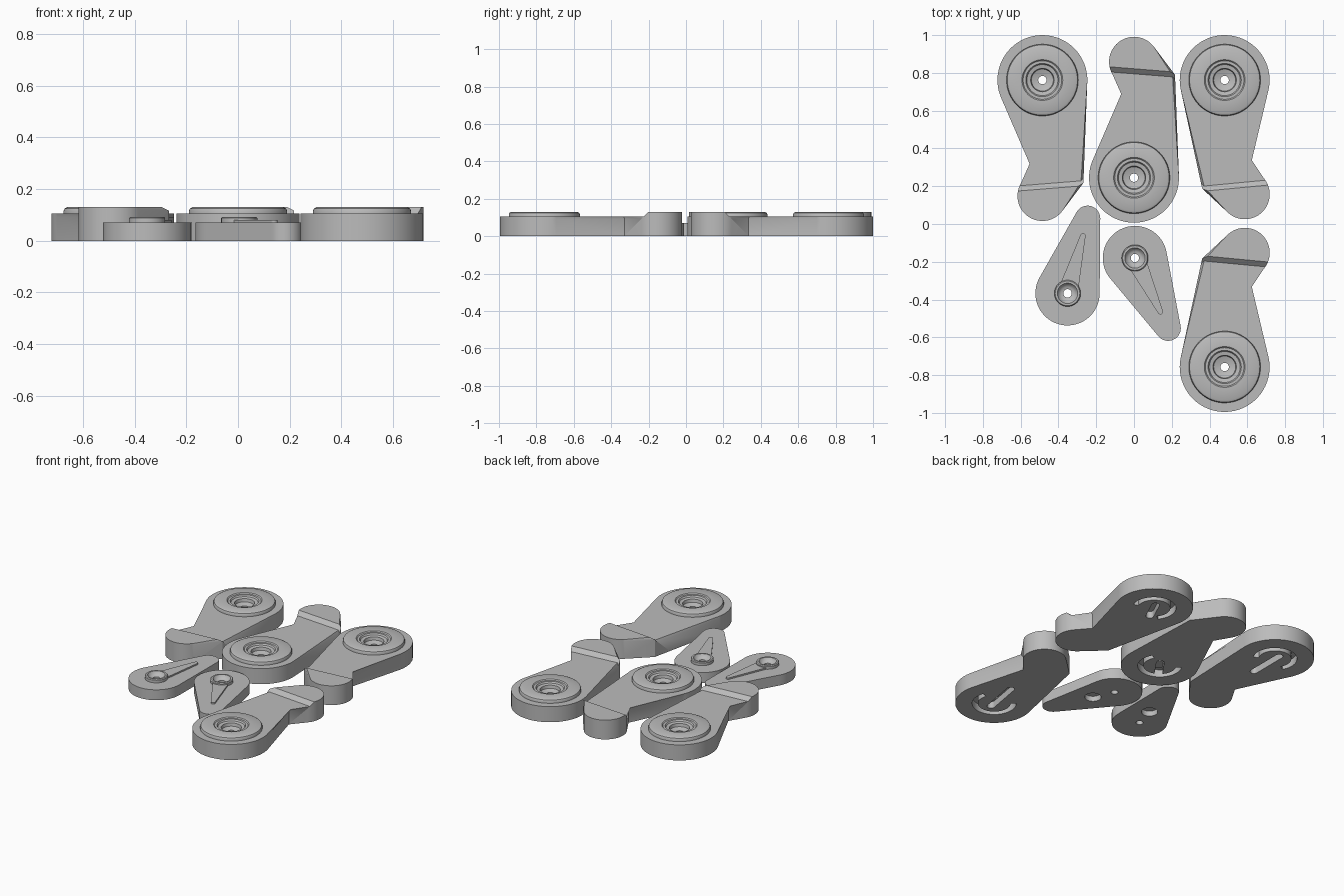
import bpy, bmesh, math
from mathutils import Matrix, Vector

if "Cube" in bpy.data.objects:
    bpy.data.objects.remove(bpy.data.objects["Cube"])

grey = bpy.data.materials.new("plain grey")
grey.diffuse_color = (0.5, 0.5, 0.5, 1)
grey.use_nodes = True
grey.node_tree.nodes["Principled BSDF"].inputs["Base Color"].default_value = grey.diffuse_color


def belt(circles, seg=64):
    """Counter-clockwise outline wrapped round circles; zero radius gives a corner."""
    n, angs = len(circles), []
    for i in range(n):
        (x1, y1, r1), (x2, y2, r2) = circles[i], circles[(i + 1) % n]
        d = math.hypot(x2 - x1, y2 - y1)
        angs.append(math.atan2(y2 - y1, x2 - x1) - math.acos((r1 - r2) / d))
    pts = []
    for i, (x, y, r) in enumerate(circles):
        if r == 0:
            pts.append((x, y))
            continue
        a0, sweep = angs[i - 1], (angs[i] - angs[i - 1]) % math.tau
        k = max(6, int(seg * sweep / math.tau))
        pts += [(x + r * math.cos(a0 + sweep * j / k), y + r * math.sin(a0 + sweep * j / k))
                for j in range(k + 1)]
    return pts


def finish(name, bm, matrix=Matrix()):
    bm.transform(matrix)
    bmesh.ops.recalc_face_normals(bm, faces=bm.faces[:])
    me = bpy.data.meshes.new(name)
    bm.to_mesh(me)
    bm.free()
    me.materials.append(grey)
    ob = bpy.data.objects.new(name, me)
    bpy.context.collection.objects.link(ob)
    return ob


def prism(pts, z0, z1, chamfer=0):
    """Straight extrusion with an optional chamfer round the top."""
    bm = bmesh.new()
    lo = [bm.verts.new((x, y, z0)) for x, y in pts]
    hi = [bm.verts.new((x, y, z1)) for x, y in pts]
    bm.faces.new(lo[::-1])
    bm.faces.new(hi)
    for i in range(len(pts)):
        j = (i + 1) % len(pts)
        bm.faces.new((lo[i], lo[j], hi[j], hi[i]))
    if chamfer:
        rim = [e for e in bm.edges if all(v.co.z > z1 - 1e-5 for v in e.verts)]
        bmesh.ops.bevel(bm, geom=rim, offset=chamfer, segments=1, affect='EDGES',
                        clamp_overlap=False)
    return bm


def split(bm, co, no):
    """Remove the part on the side the normal points to and cap the cut."""
    geom = bm.verts[:] + bm.edges[:] + bm.faces[:]
    res = bmesh.ops.bisect_plane(bm, geom=geom, plane_co=co, plane_no=no, clear_outer=True)
    edges = [g for g in res['geom_cut'] if isinstance(g, bmesh.types.BMEdge)]
    bmesh.ops.holes_fill(bm, edges=edges, sides=0)
    return bm


def lathe(profile, seg=64):
    """Closed profile of (radius, z) turned about z."""
    bm = bmesh.new()
    rings = [[bm.verts.new((r * math.cos(math.tau * i / seg), r * math.sin(math.tau * i / seg), z))
              for r, z in profile] for i in range(seg)]
    for i in range(seg):
        a, b = rings[i], rings[(i + 1) % seg]
        for k in range(len(profile)):
            m = (k + 1) % len(profile)
            bm.faces.new((a[k], b[k], b[m], a[m]))
    return bm


def disc(r, x=0, y=0):
    return [(x + r * math.cos(math.tau * i / 64), y + r * math.sin(math.tau * i / 64))
            for i in range(64)]


def cut(ob, cutters):
    for c in cutters:
        mod = ob.modifiers.new("cut", 'BOOLEAN')
        mod.operation, mod.solver, mod.object = 'DIFFERENCE', 'EXACT', c
    bpy.context.view_layer.update()
    ev = ob.evaluated_get(bpy.context.evaluated_depsgraph_get())
    me = bpy.data.meshes.new_from_object(ev)
    ob.modifiers.clear()
    ob.data = me


def discard(cutters):
    for c in cutters:
        bpy.data.objects.remove(c, do_unlink=True)


# Outlines and turned profiles
LEVER = belt([(0, 0, .238), (.217, .545, 0), (0, .614, .132), (-.053, .444, 0)])
HUB = [(.022, 0), (.15, 0), (.15, .1), (.19, .1), (.19, .116), (.186, .125), (.176, .13),
       (.108, .13), (.102, .124), (.088, .124), (.082, .114), (.062, .11), (.058, .09),
       (.034, .082), (.022, .08)]
POINTER = belt([(0, 0, .17), (0, .411, .067)])
BOSS = [(.022, 0), (.055, 0), (.055, .06), (.07, .06), (.07, .088), (.065, .093),
        (.054, .093), (.046, .078), (.034, .07), (.022, .068)]


def lever(tag, x, y, mirror_x, mirror_y, turn, slot_angle, slot_len):
    place = (Matrix.Translation((x, y, 0)) @ Matrix.Diagonal((1, -1 if mirror_y else 1, 1, 1))
             @ Matrix.Rotation(math.radians(turn), 4, 'Z')
             @ Matrix.Diagonal((-1 if mirror_x else 1, 1, 1, 1)))
    # arm and raised foot meet on a sloping step
    co, no = Vector((0, .55, .105)), Vector((.08, 1, -1.08)).normalized()
    arm = finish(tag + "_arm", split(prism(LEVER, 0, .105, .013), co, no), place)
    finish(tag + "_foot", split(prism(LEVER, 0, .13, .013), co, -no), place)
    hub = finish(tag + "_hub", lathe(HUB), place)
    # underside grooves: open ring and straight slot
    t = [math.radians(150 + 240 * i / 40) for i in range(41)]
    ring = ([(.135 * math.cos(a), .135 * math.sin(a)) for a in t]
            + [(.1 * math.cos(a), .1 * math.sin(a)) for a in reversed(t)])
    c, s = math.cos(slot_angle), math.sin(slot_angle)
    slot = belt([(-.04 * c, -.04 * s, .024), (slot_len * c, slot_len * s, .024)], 24)
    grooves = [finish("ring_cutter", prism(ring, -.05, .05), place),
               finish("slot_cutter", prism(slot, -.05, .045), place)]
    bore = finish("bore_cutter", prism(disc(.15), -.1, .3), place)
    cut(arm, [bore, grooves[1]])
    cut(hub, grooves)
    discard(grooves + [bore])


def pointer(tag, x, y, turn):
    place = Matrix.Translation((x, y, 0)) @ Matrix.Rotation(math.radians(turn), 4, 'Z')
    plate = finish(tag + "_plate", prism(POINTER, 0, .07, .026), place)
    wedge = finish(tag + "_wedge", prism(belt([(0, .03, .05), (0, .315, .014)]), .06, .08), place)
    finish(tag + "_boss", lathe(BOSS), place)
    bore = finish("bore_cutter", prism(disc(.055), -.1, .3), place)
    pocket = finish("pocket_cutter", prism(disc(.05, 0, .145), -.05, .035), place)
    cut(plate, [bore, pocket])
    cut(wedge, [bore])
    discard([bore, pocket])


# Four levers and two pointers
up = math.radians(90)
lever("left_lever", -.485, .762, False, True, 0, up, .2)
lever("middle_lever", 0, .245, False, False, 0, math.radians(235), .1)
lever("right_lever", .48, .762, True, True, -10, math.radians(55), .1)
lever("front_lever", .48, -.757, True, False, -10, up, .2)
pointer("left_pointer", -.352, -.367, -15)
pointer("middle_pointer", .005, -.18, -154.7)

# Smooth shading with sharp edges kept
for ob in bpy.context.collection.objects:
    ob.select_set(True)
    bpy.context.view_layer.objects.active = ob
bpy.ops.object.shade_smooth_by_angle(angle=math.radians(30))
